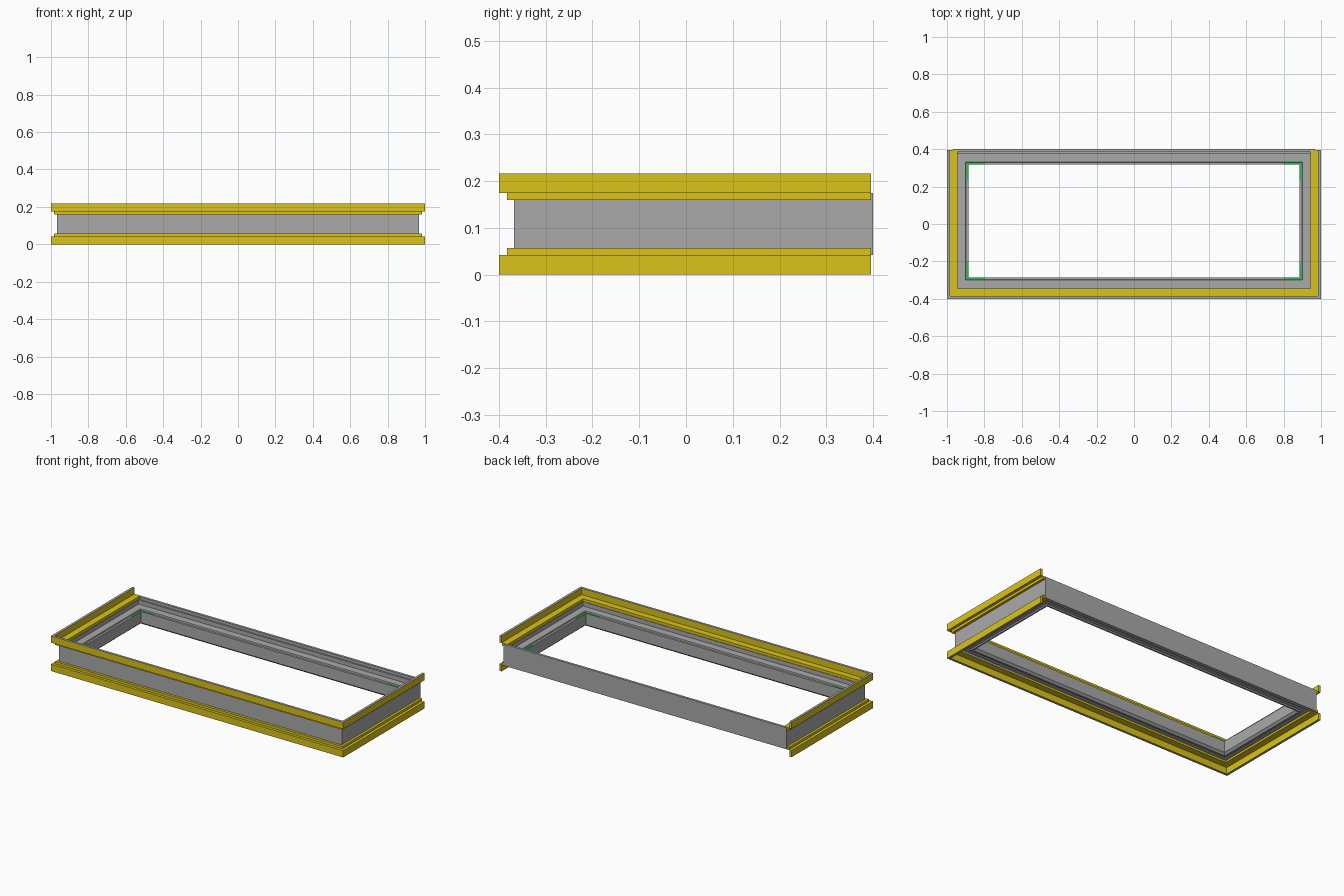
import bpy, bmesh

if "Cube" in bpy.data.objects:
    bpy.data.objects.remove(bpy.data.objects["Cube"])


def material(name, color):
    m = bpy.data.materials.new(name)
    m.diffuse_color = color
    m.use_nodes = True
    m.node_tree.nodes["Principled BSDF"].inputs["Base Color"].default_value = m.diffuse_color
    return m


grey = material("grey", (0.4, 0.4, 0.4, 1))
yellow = material("yellow", (0.7, 0.55, 0.01, 1))
green = material("green", (0.0, 0.7, 0.05, 1))


def sweep(name, profile, corners, closed, mats, cap_z=None):
    """Sweep an (inset, z) profile along corners(inset) -> list of (x, y)."""
    bm = bmesh.new()
    cols = [[bm.verts.new((*p, z)) for p in corners(d)] for d, z in profile]
    n, count = len(profile), len(cols[0])
    for i in range(n):
        a, b = cols[i], cols[(i + 1) % n]
        for j in range(count if closed else count - 1):
            k = (j + 1) % count
            bm.faces.new((a[j], a[k], b[k], b[j]))
    if not closed:
        for end in (0, -1):
            bm.faces.new([c[end] for c in cols])
    bmesh.ops.recalc_face_normals(bm, faces=bm.faces)
    if cap_z is not None:
        for f in bm.faces:
            if all(abs(v.co.z - cap_z) < 1e-5 for v in f.verts):
                f.material_index = 1
    mesh = bpy.data.meshes.new(name)
    bm.to_mesh(mesh)
    bm.free()
    for m in mats:
        mesh.materials.append(m)
    ob = bpy.data.objects.new(name, mesh)
    bpy.context.collection.objects.link(ob)
    return ob


def ring(d):
    x, y0, y1 = 0.968 - d, -0.368 + d, 0.4 - d
    return [(-x, y1), (-x, y0), (x, y0), (x, y1)]


def three_sides(d):
    x, y0, y1 = 1 - d, -0.4 + d, 0.396
    return [(-x, y1), (-x, y0), (x, y0), (x, y1)]


# Main grey frame with stepped inside
frame_profile = [
    (0, 0.042), (0, 0.175), (0.015, 0.175), (0.015, 0.158), (0.023, 0.158),
    (0.023, 0.132), (0.068, 0.132), (0.070, 0.124), (0.083, 0.124),
    (0.083, 0.055), (0.070, 0.043), (0.060, 0.043), (0.060, 0.052),
    (0.023, 0.052), (0.023, 0.042)]
sweep("frame", frame_profile, ring, True, [grey])

# Yellow angle trims along the front and both sides, top and bottom
trim = [(0, 0.217), (0, 0.175), (0.017, 0.175), (0.017, 0.160),
        (0.055, 0.160), (0.055, 0.177), (0.015, 0.177), (0.015, 0.217)]
sweep("upper_trim", trim, three_sides, False, [yellow, grey], 0.217)
sweep("lower_trim", [(d, 0.217 - z) for d, z in trim], three_sides, False,
      [yellow, grey], 0.0)

# Thin green corner strips on the inner edge
for sx, side in ((-1, "left"), (1, "right")):
    for sy, y, end in ((1, 0.317, "back"), (-1, -0.285, "front")):
        def corner(d, sx=sx, sy=sy, y=y):
            x, yy = sx * (0.885 + d), y + sy * d
            return [(sx * 0.8, yy), (x, yy), (x, y - sy * 0.085)]
        sweep(f"{end}_{side}_corner_strip",
              [(0, 0.123), (0, 0.126), (0.008, 0.126), (0.008, 0.123)],
              corner, False, [green])
